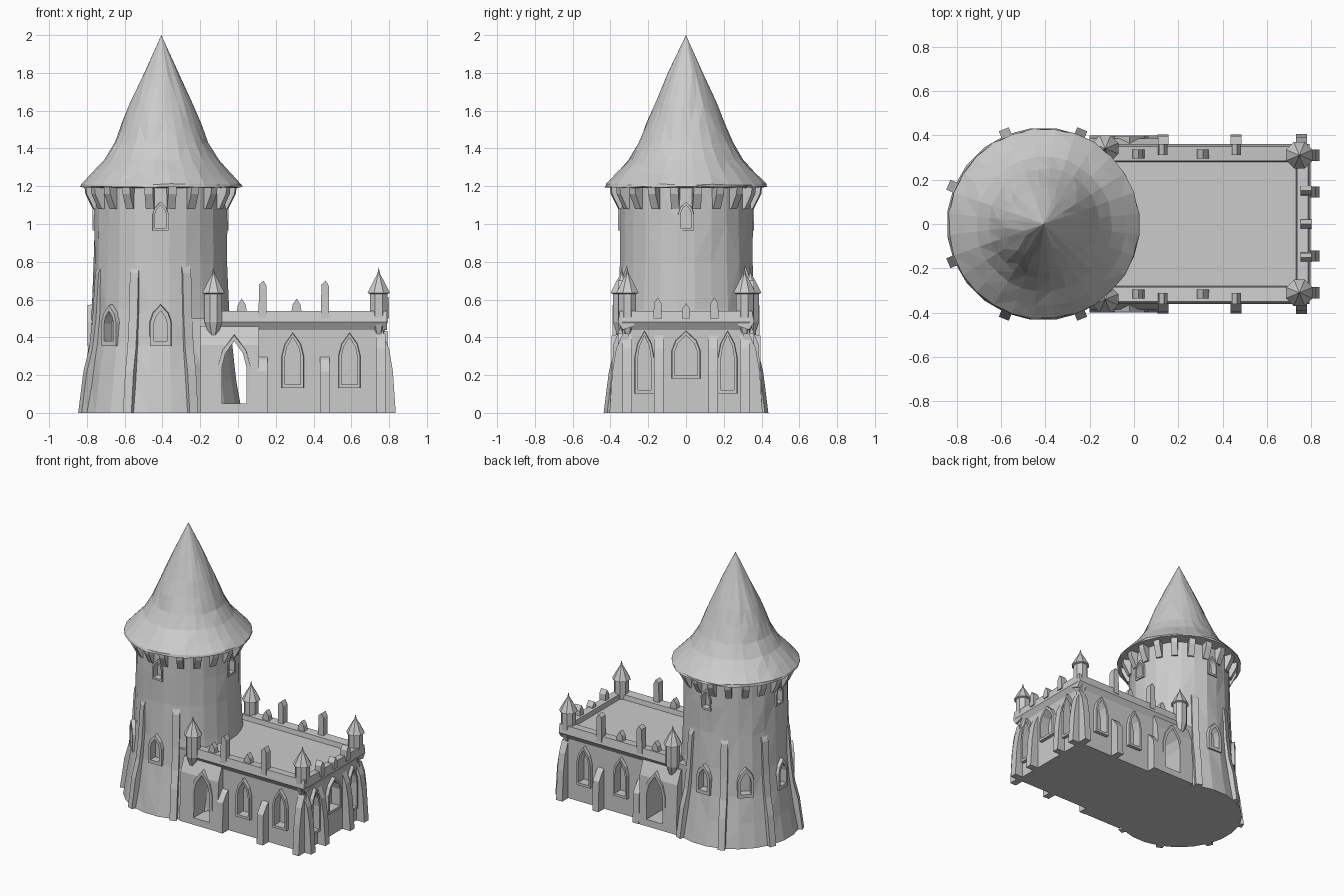
import bpy, bmesh, math, random
from mathutils import Matrix

if "Cube" in bpy.data.objects:
    bpy.data.objects.remove(bpy.data.objects["Cube"])

random.seed(4)
TX = -0.41                      # tower axis
PI = math.pi


def finish(name, bm, mat=Matrix()):
    bmesh.ops.recalc_face_normals(bm, faces=bm.faces)
    bm.transform(mat)
    me = bpy.data.meshes.new(name)
    bm.to_mesh(me)
    bm.free()
    ob = bpy.data.objects.new(name, me)
    bpy.context.collection.objects.link(ob)
    return ob


def lathe(name, profile, n, x=0, y=0, jitter=0):
    """Closed solid of revolution from (radius, z) points; r = 0 makes a tip."""
    bm = bmesh.new()
    rings = []
    for i, (r, z) in enumerate(profile):
        if r == 0:
            rings.append([bm.verts.new((x, y, z))] * n)
            continue
        j = jitter if 0 < i < len(profile) - 1 else 0
        ring = []
        for k in range(n):
            a = 2 * PI * (k + 0.5) / n
            rr = r + random.uniform(-j, j)
            ring.append(bm.verts.new((x + rr * math.cos(a), y + rr * math.sin(a),
                                      z + random.uniform(-j, j))))
        rings.append(ring)
    for a, b in zip(rings, rings[1:]):
        for k in range(n):
            q = [a[k], a[(k + 1) % n], b[(k + 1) % n], b[k]]
            bm.faces.new(list(dict.fromkeys(q)))
    for ring in (rings[0], rings[-1]):
        if ring[0] is not ring[1]:
            bm.faces.new(ring)
    if jitter:
        bmesh.ops.triangulate(bm, faces=bm.faces)
    return finish(name, bm)


def prism(name, pts, axis, lo, hi, mat=Matrix()):
    """Extrude a profile: axis 'y' takes (x, z) points, axis 'x' takes (y, z)."""
    bm = bmesh.new()
    put = (lambda p, d: (p[0], d, p[1])) if axis == 'y' else (lambda p, d: (d, p[0], p[1]))
    a = [bm.verts.new(put(p, lo)) for p in pts]
    b = [bm.verts.new(put(p, hi)) for p in pts]
    bm.faces.new(a)
    bm.faces.new(b)
    for i in range(len(pts)):
        j = (i + 1) % len(pts)
        bm.faces.new((a[i], a[j], b[j], b[i]))
    return finish(name, bm, mat)


def box(name, x0, x1, y0, y1, z0, z1):
    return prism(name, [(x0, z0), (x1, z0), (x1, z1), (x0, z1)], 'y', y0, y1)


def arch(w, z0, z1):
    h = z1 - z0
    return [(-w, z0), (w, z0), (w, z0 + h * .58), (w * .72, z0 + h * .8), (0, z1),
            (-w * .72, z0 + h * .8), (-w, z0 + h * .58)]


def frame(name, w, z0, z1, t, lo, hi, mat):
    """Pointed arch moulding."""
    bm = bmesh.new()
    loops = [[bm.verts.new((px, d, pz)) for px, pz in prof]
             for prof, d in ((arch(w + t, z0 - t, z1 + t * 1.5), lo),
                             (arch(w + t * .8, z0 - t, z1 + t * 1.2), hi),
                             (arch(w, z0, z1), hi), (arch(w, z0, z1), lo))]
    for k in range(4):
        a, b = loops[k], loops[(k + 1) % 4]
        for i in range(7):
            j = (i + 1) % 7
            bm.faces.new((a[i], a[j], b[j], b[i]))
    return finish(name, bm, mat)


def cut(ob, cutters):
    for c in cutters:
        m = ob.modifiers.new("cut", 'BOOLEAN')
        m.operation, m.solver, m.object = 'DIFFERENCE', 'EXACT', c
        bpy.context.view_layer.objects.active = ob
        bpy.ops.object.modifier_apply(modifier=m.name)
    for c in cutters:
        bpy.data.objects.remove(c)


def facing(deg, x, y):
    """Local -y points outwards along the given compass angle."""
    return Matrix.Translation((x, y, 0)) @ Matrix.Rotation(math.radians(deg + 90), 4, 'Z')


# Round tower and its conical roof
tower = lathe("tower_wall", [(.435, 0), (.405, .18), (.38, .36), (.362, .55), (.353, .8),
                             (.352, 1.0), (.35, 1.21)], 24, TX, 0, .005)
lathe("tower_roof", [(.35, 1.19), (.43, 1.195), (.428, 1.21), (.37, 1.27), (.305, 1.34), (.25, 1.43),
                     (.21, 1.53), (.165, 1.64), (.092, 1.80), (0, 2.0)], 28, TX + .004, 0, .004)

# Tower windows: low pointed ones and small ones under the roof
cutters = []
for deg in (90, 135, 180, 225, 270):
    m = facing(deg, TX, 0)
    cutters.append(prism("cutter", arch(.035, .38, .54), 'y', -.5, -.33, m))
    frame("tower_window_frame", .035, .38, .54, .025, -.345, -.388, m)
for deg in (0, 90, 180, 270):
    m = facing(deg, TX, 0)
    cutters.append(prism("cutter", arch(.03, .98, 1.1), 'y', -.5, -.31, m))
    frame("upper_window_frame", .03, .98, 1.1, .014, -.33, -.36, m)
cut(tower, cutters)

# Slender tower buttresses and roof brackets
for k in range(1, 7):
    prism("tower_buttress", [(-.3, 0), (-.462, 0), (-.432, .22), (-.4, .34), (-.38, .5),
                             (-.365, .74), (-.34, .8)],
          'x', -.024, .024, facing(22.5 + k * 45, TX, 0))
for k in range(20):
    prism("roof_bracket", [(-.33, 1.08), (-.36, 1.08), (-.40, 1.16), (-.405, 1.205), (-.33, 1.205)],
          'x', -.022, .022, facing(9 + k * 18, TX, 0))

# Hall block with porches on both long sides
hall = box("hall_walls", -.3, .77, -.335, .335, 0, .5)
porches = [prism("porch", [(s * .30, 0), (s * .40, 0), (s * .385, .36), (s * .345, .46), (s * .30, .46)],
                 'x', -.2, .11) for s in (-1, 1)]
for ob in [hall] + porches:
    passage = prism("cutter", arch(.065, .05, .38), 'y', -.6, .6, Matrix.Translation((-.02, 0, 0)))
    cut(ob, [passage])

cutters = []
for deg, s in ((270, -1), (90, 1)):
    frame("porch_arch", .065, .05, .38, .025, .04, -.01, facing(deg, -.02, s * .385))
    for x in (.29, .59):
        m = facing(deg, x, s * .335)
        cutters.append(prism("cutter", arch(.042, .15, .40), 'y', -.1, .045, m))
        frame("hall_window_frame", .042, .15, .40, .018, .02, -.025, m)
for y, w, z0 in ((0, .06, .2), (-.22, .035, .12), (.22, .035, .12)):
    m = facing(0, .77, y)
    cutters.append(prism("cutter", arch(w, z0, .41), 'y', -.1, .045, m))
    frame("end_window_frame", w, z0, .41, .018, .02, -.025, m)
cut(hall, cutters)

# Parapet with its projecting cornice
for s in (-1, 1):
    prism("side_parapet", [(s * .275, .46), (s * .335, .44), (s * .36, .48), (s * .35, .54), (s * .285, .535)],
          'x', -.17, .79)
prism("end_parapet", [(.725, .46), (.77, .44), (.795, .48), (.785, .54), (.735, .535)], 'y', -.34, .34)

# Buttresses around the hall
tall = [(.03, 0), (-.07, 0), (-.055, .22), (-.035, .34), (0, .42), (.03, .42)]
low = [(.03, 0), (-.068, 0), (-.062, .22), (-.02, .28), (.03, .32)]
for deg, s in ((270, -1), (90, 1)):
    for x, prof in ((.13, low), (.46, low), (.755, tall)):
        prism("side_buttress", prof, 'x', -.025, .025, facing(deg, x, s * .335))
for y in (-.31, -.145, .145, .31):
    prism("end_buttress", tall, 'x', -.025, .025, facing(0, .765, y))

# Pinnacles and small merlons on the parapet
for s in (-1, 1):
    for x in (.13, .46):
        prism("pinnacle", [(-.022, .5), (.022, .5), (.022, .67), (.005, .70), (-.018, .68)], 'y',
              -.025, .025, Matrix.Translation((x, s * .335, 0)))
    for x in (.02, .31):
        prism("merlon", [(-.03, .52), (.03, .52), (.02, .575), (0, .605), (-.02, .575)], 'y',
              -.02, .02, Matrix.Translation((x, s * .315, 0)))
for y, h in ((-.15, .61), (0, .58), (.15, .61)):
    prism("end_merlon", [(-.022, .5), (.022, .5), (.02, h - .03), (0, h), (-.02, h - .03)], 'x',
          -.025, .025, Matrix.Translation((.775, y, 0)))

# Four corner turrets with pointed caps
for x, y in ((.745, .31), (.745, -.31), (-.13, .34), (-.13, -.34)):
    lathe("corner_turret", [(.025, .41), (.05, .48), (.05, .63), (.064, .635), (.035, .69),
                            (.008, .735), (0, .77)], 8, x, y)
